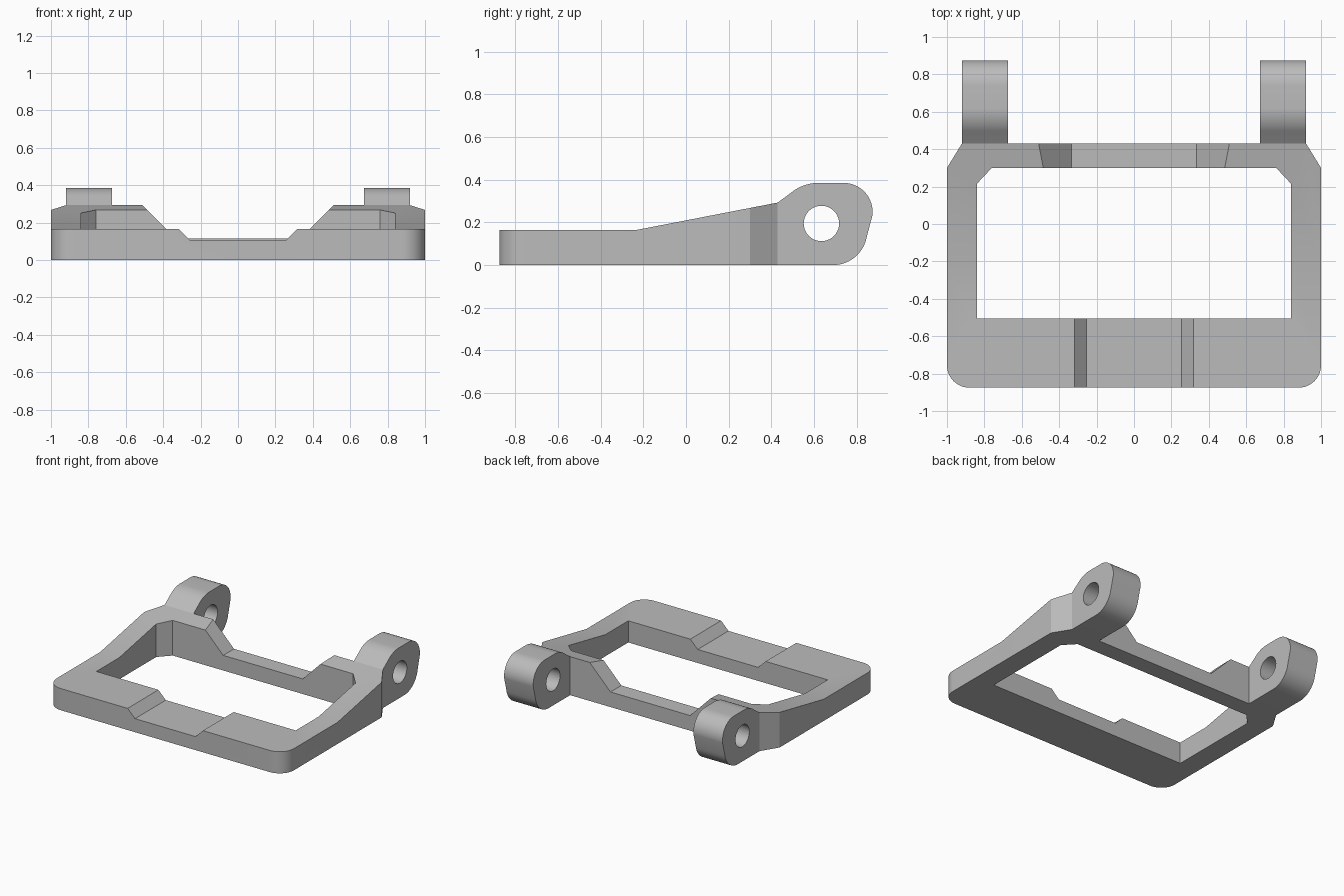
import bpy
import bmesh
from math import cos, sin, radians
from mathutils import Vector

cube = bpy.data.objects.get("Cube")
if cube:
    bpy.data.objects.remove(cube, do_unlink=True)

grey = bpy.data.materials.new("plain grey")
grey.use_nodes = True
colour = (0.5, 0.5, 0.5, 1)
grey.diffuse_color = colour
grey.node_tree.nodes["Principled BSDF"].inputs["Base Color"].default_value = colour


def arc(cx, cy, r, start, end, steps=12):
    angles = [radians(start + (end - start) * i / steps) for i in range(steps + 1)]
    return [(cx + r * cos(a), cy + r * sin(a)) for a in angles]


def mirrored(half):
    """Close a symmetric outline from its +x half."""
    return half + [(-x, y) for x, y in reversed(half)]


def prism(name, profile, axis, low, high):
    """Extrude a 2D profile along the x, y or z axis."""
    place = {"x": lambda a, b, d: (d, a, b),
             "y": lambda a, b, d: (a, d, b),
             "z": lambda a, b, d: (a, b, d)}[axis]
    bm = bmesh.new()
    face = bm.faces.new([bm.verts.new(place(a, b, low)) for a, b in profile])
    grown = bmesh.ops.extrude_face_region(bm, geom=[face])["geom"]
    verts = [v for v in grown if isinstance(v, bmesh.types.BMVert)]
    bmesh.ops.translate(bm, verts=verts, vec=Vector(place(0, 0, high - low)))
    bmesh.ops.recalc_face_normals(bm, faces=bm.faces[:])
    mesh = bpy.data.meshes.new(name)
    bm.to_mesh(mesh)
    bm.free()
    mesh.materials.append(grey)
    obj = bpy.data.objects.new(name, mesh)
    bpy.context.collection.objects.link(obj)
    return obj


def cut(target, cutter):
    """Subtract the cutter and discard it."""
    cutter.hide_render = True
    mod = target.modifiers.new("cut", "BOOLEAN")
    mod.operation = "DIFFERENCE"
    mod.solver = "EXACT"
    mod.object = cutter
    bpy.context.view_layer.objects.active = target
    bpy.ops.object.modifier_apply(modifier=mod.name)
    bpy.data.objects.remove(cutter, do_unlink=True)


# Frame: rounded front corners, chamfered rear corners
outline = mirrored(arc(0.88, -0.755, 0.12, -90, 0) + [(1, 0.3), (0.92, 0.43)])
frame = prism("frame", outline, "z", 0, 0.4)

# Sloping top of the side rails
cut(frame, prism("top_cutter", [(-1, 0.165), (-0.23, 0.165), (0.43, 0.293),
                                (0.6, 0.326), (0.6, 0.7), (-1, 0.7)], "x", -1.2, 1.2))
# Central opening with chamfered rear corners
opening = mirrored([(0.84, -0.505), (0.84, 0.215), (0.76, 0.3)])
cut(frame, prism("opening_cutter", opening, "z", -0.2, 0.8))
# Recesses in the front and rear bars
cut(frame, prism("front_recess_cutter",
                 mirrored([(0.255, 0.103), (0.32, 0.168), (0.5, 0.348)]), "y", -1, -0.4))
cut(frame, prism("rear_recess_cutter",
                 mirrored([(0.335, 0.115), (0.505, 0.288), (0.7, 0.486)]), "y", 0.2, 0.6))

# Hinge lugs with pin holes
lug_profile = ([(0.43, 0)] + arc(0.69, 0.16, 0.16, -90, -10)
               + arc(0.74, 0.25, 0.135, -8, 90)
               + arc(0.62, 0.185, 0.2, 90, 130) + [(0.43, 0.293)])
parts = [frame]
for side, low, high in (("left", 0.675, 0.92), ("right", -0.92, -0.675)):
    lug = prism(side + "_hinge_lug", lug_profile, "x", low, high)
    hole = arc(0.635, 0.195, 0.083, 0, 360, 40)[:-1]
    cut(lug, prism("pin_hole_cutter", hole, "x", low - 0.1, high + 0.1))
    parts.append(lug)

# Smooth rounds, sharp edges
bpy.ops.object.select_all(action="DESELECT")
for part in parts:
    part.select_set(True)
bpy.context.view_layer.objects.active = frame
bpy.ops.object.shade_smooth_by_angle(angle=radians(25))
